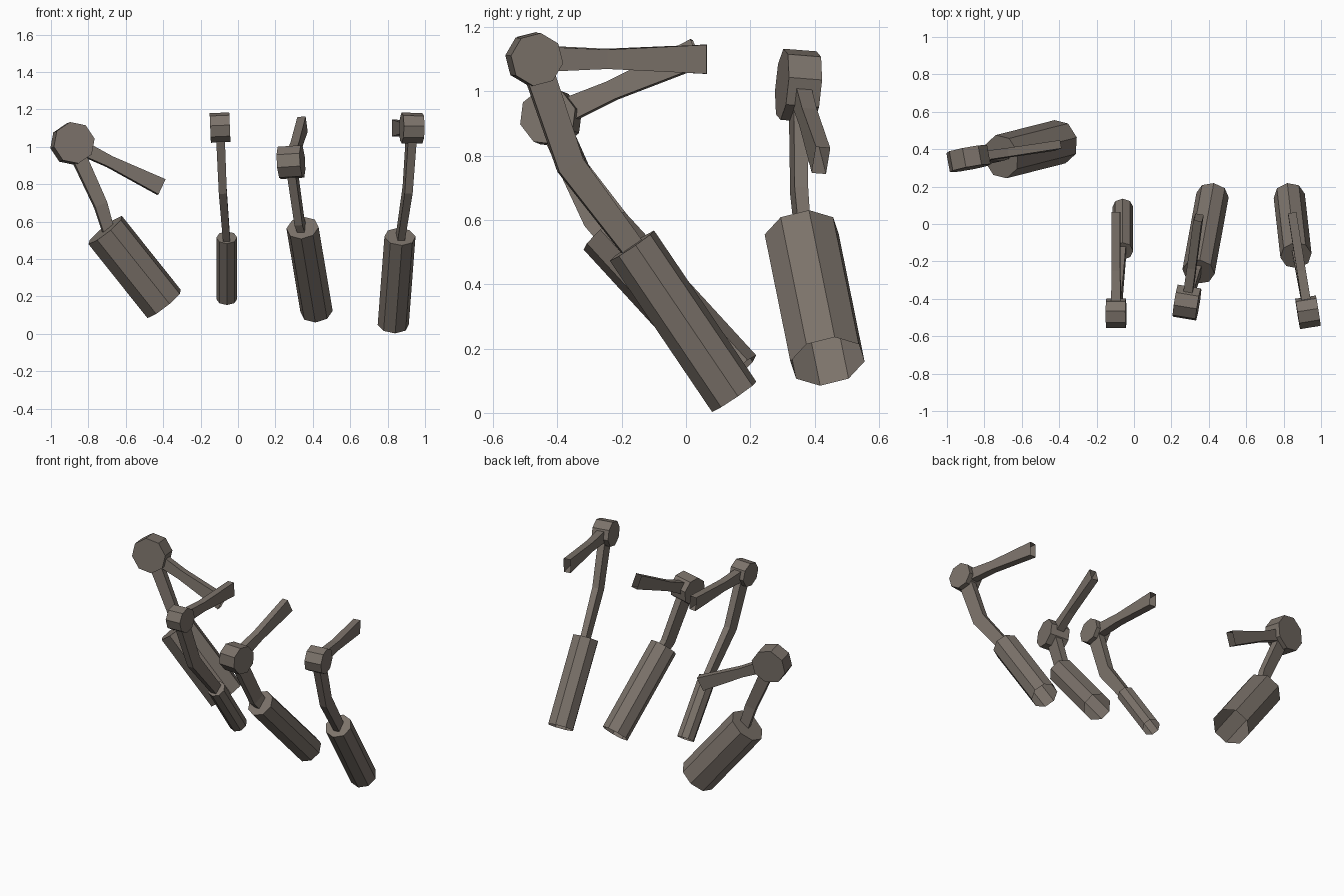
import bpy, bmesh, math
from mathutils import Vector

cube = bpy.data.objects.get("Cube")
if cube:
    bpy.data.objects.remove(cube, do_unlink=True)

mat = bpy.data.materials.new("dull_brown_metal")
mat.use_nodes = True
colour = (0.20, 0.17, 0.145, 1)
mat.diffuse_color = colour
mat.node_tree.nodes["Principled BSDF"].inputs["Base Color"].default_value = colour


def loft(name, rings, cap_start=True, cap_end=True):
    """Skin a list of point rings into one flat-shaded object."""
    bm = bmesh.new()
    loops = [[bm.verts.new(p) for p in ring] for ring in rings]
    n = len(loops[0])
    for a, b in zip(loops, loops[1:]):
        for i in range(n):
            j = (i + 1) % n
            bm.faces.new((a[i], a[j], b[j], b[i]))
    if cap_start:
        bm.faces.new(loops[0][::-1])
    if cap_end:
        bm.faces.new(loops[-1])
    bmesh.ops.recalc_face_normals(bm, faces=bm.faces)
    mesh = bpy.data.meshes.new(name)
    bm.to_mesh(mesh)
    bm.free()
    mesh.materials.append(mat)
    obj = bpy.data.objects.new(name, mesh)
    bpy.context.collection.objects.link(obj)
    return obj


def octagon(centre, e1, e2, radius, turn=0):
    angles = [turn + i * math.pi / 4 for i in range(8)]
    return [centre + radius * (math.cos(a) * e1 + math.sin(a) * e2) for a in angles]


def prism(name, start, end, side, radius, turn=0, open_end=False):
    """Eight-sided prism; side sets where its first corner points."""
    axis = (end - start).normalized()
    e1 = (side - axis * side.dot(axis)).normalized()
    e2 = axis.cross(e1)
    return loft(name, [octagon(p, e1, e2, radius, turn) for p in (start, end)],
                cap_end=not open_end)


def bar(name, points, u, heights, widths, cap_end=True):
    """Rectangular bar along a path, its width measured along u."""
    rings = []
    for i, p in enumerate(points):
        direction = points[min(i + 1, len(points) - 1)] - points[max(i - 1, 0)]
        v = u.cross(direction).normalized() * heights[i] / 2
        w = u * widths[i] / 2
        rings.append([p + v + w, p - v + w, p - v - w, p + v - w])
    return loft(name, rings, cap_end=cap_end)


def linkage(label, hub, tip, bend, tube_top, tube_end, hub_size, tube_radius, rod_heights):
    hub, tip, bend, top, end = map(Vector, (hub, tip, bend, tube_top, tube_end))
    arm = tip - hub
    u = (bend - hub).cross(arm).normalized()   # pivot axis
    radius, thick = hub_size
    # Pivot hub
    prism(label + "_hub", hub - u * thick / 2, hub + u * thick / 2,
          arm, radius, math.radians(-8))
    # Flared lever arm with an open tip
    bar(label + "_lever_arm", [hub, hub + arm * 0.42, tip], u,
        (0.08, 0.06, 0.09), (0.05, 0.047, 0.045), cap_end=False)
    # Bent rod running into the tube
    inside = top + (end - top) * 0.08
    bar(label + "_bent_rod", [hub, bend, inside], u, rod_heights, (0.047, 0.043, 0.038))
    # Sleeve tube, open at the bottom
    prism(label + "_tube", top, end, u, tube_radius, open_end=True)


linkage("far_right", (-0.885, 0.35, 1.018), (-0.41, 0.42, 0.785), (-0.735, 0.352, 0.69),
        (-0.71, 0.36, 0.555), (-0.395, 0.44, 0.16), (0.113, 0.105), 0.119,
        (0.08, 0.07, 0.06))
linkage("mid_right", (-0.096, -0.478, 1.103), (-0.096, 0.065, 1.10), (-0.082, -0.355, 0.77),
        (-0.06, -0.145, 0.515), (-0.06, 0.09, 0.187), (0.08, 0.105), 0.056,
        (0.09, 0.085, 0.065))
linkage("mid_left", (0.283, -0.42, 0.918), (0.345, 0.035, 1.12), (0.328, -0.275, 0.60),
        (0.345, -0.255, 0.567), (0.42, 0.155, 0.12), (0.09, 0.125), 0.087,
        (0.09, 0.085, 0.075))
linkage("far_left", (0.93, -0.472, 1.10), (0.845, 0.06, 1.10), (0.907, -0.36, 0.77),
        (0.866, -0.168, 0.52), (0.83, 0.15, 0.05), (0.083, 0.112), 0.084,
        (0.09, 0.085, 0.07))
